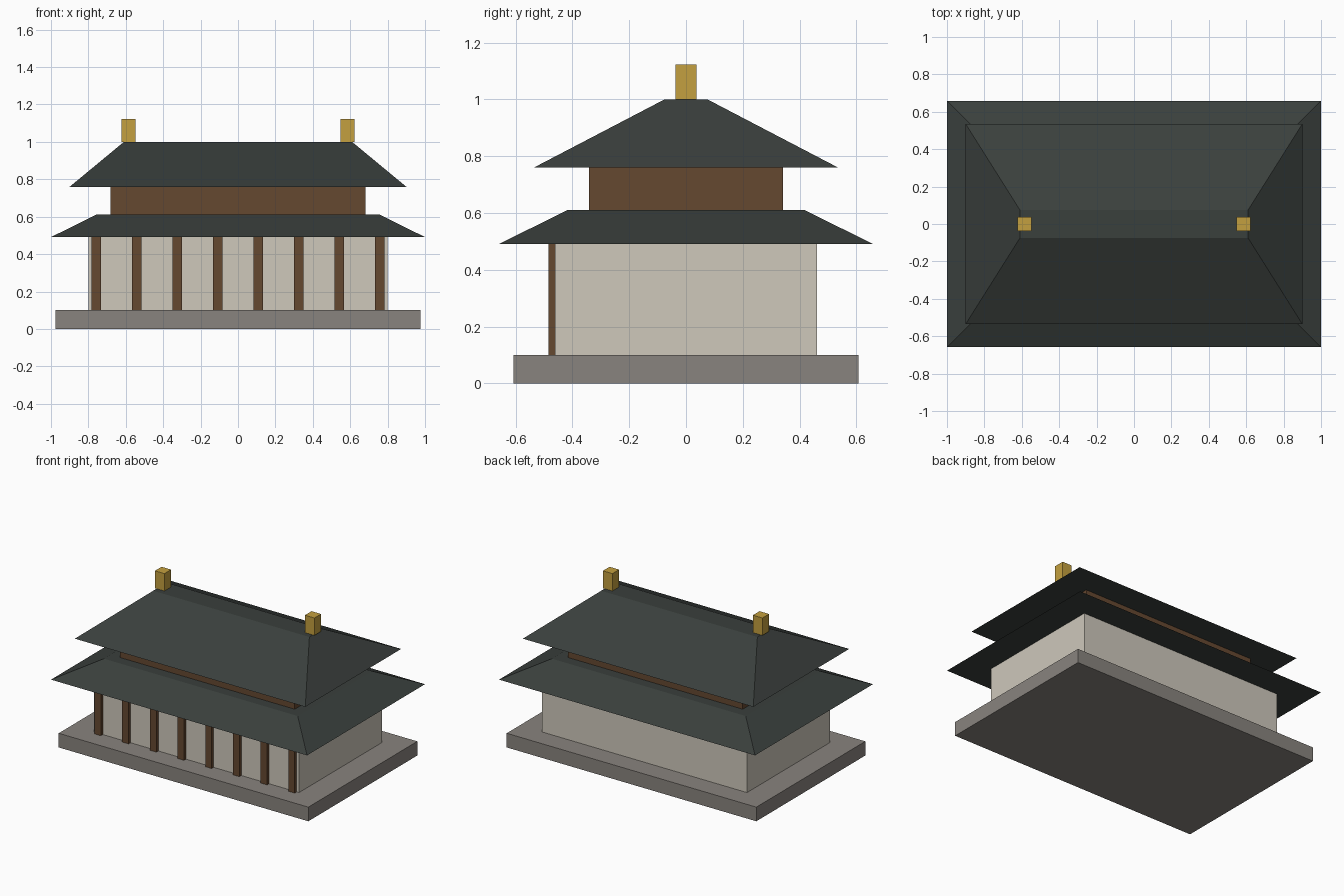
import bpy, bmesh

if "Cube" in bpy.data.objects:
    bpy.data.objects.remove(bpy.data.objects["Cube"])


def material(name, r, g, b):
    m = bpy.data.materials.new(name)
    m.diffuse_color = (r, g, b, 1)
    m.use_nodes = True
    m.node_tree.nodes["Principled BSDF"].inputs["Base Color"].default_value = m.diffuse_color
    return m


stone = material("stone", 0.25, 0.23, 0.21)
plaster = material("plaster", 0.62, 0.58, 0.50)
timber = material("timber", 0.13, 0.065, 0.03)
tile = material("roof_tile", 0.042, 0.05, 0.046)
gold = material("gold", 0.55, 0.35, 0.05)


def block(name, mat, z0, z1, hx, hy, top=None, at=(0, 0)):
    """Box from half sizes; top gives other half sizes for a hipped shape."""
    bm = bmesh.new()
    bmesh.ops.create_cube(bm, size=2)
    for v in bm.verts:
        sx, sy = (top or (hx, hy)) if v.co.z > 0 else (hx, hy)
        v.co = (v.co.x * sx, v.co.y * sy, z1 if v.co.z > 0 else z0)
    mesh = bpy.data.meshes.new(name)
    bm.to_mesh(mesh)
    bm.free()
    mesh.materials.append(mat)
    ob = bpy.data.objects.new(name, mesh)
    ob.location = (at[0], at[1], 0)
    bpy.context.collection.objects.link(ob)
    return ob


# Platform and main hall
block("platform", stone, 0, 0.10, 0.975, 0.608)
block("hall_walls", plaster, 0.10, 0.491, 0.80, 0.462)

# Row of front columns
for i in range(8):
    x = -0.757 + i * 1.514 / 7
    block(f"front_column_{i + 1}", timber, 0.10, 0.491, 0.025, 0.025, at=(x, -0.459))

# Lower roof, upper storey and upper roof
block("lower_roof", tile, 0.491, 0.611, 1.0, 0.658, top=(0.757, 0.415))
block("upper_walls", timber, 0.611, 0.76, 0.682, 0.341)
block("upper_roof", tile, 0.76, 1.0, 0.90, 0.535, top=(0.61, 0.075))

# Ridge ornaments
for side, x in (("left", -0.586), ("right", 0.586)):
    block(f"{side}_ridge_ornament", gold, 1.0, 1.123, 0.037, 0.037, at=(x, 0))
